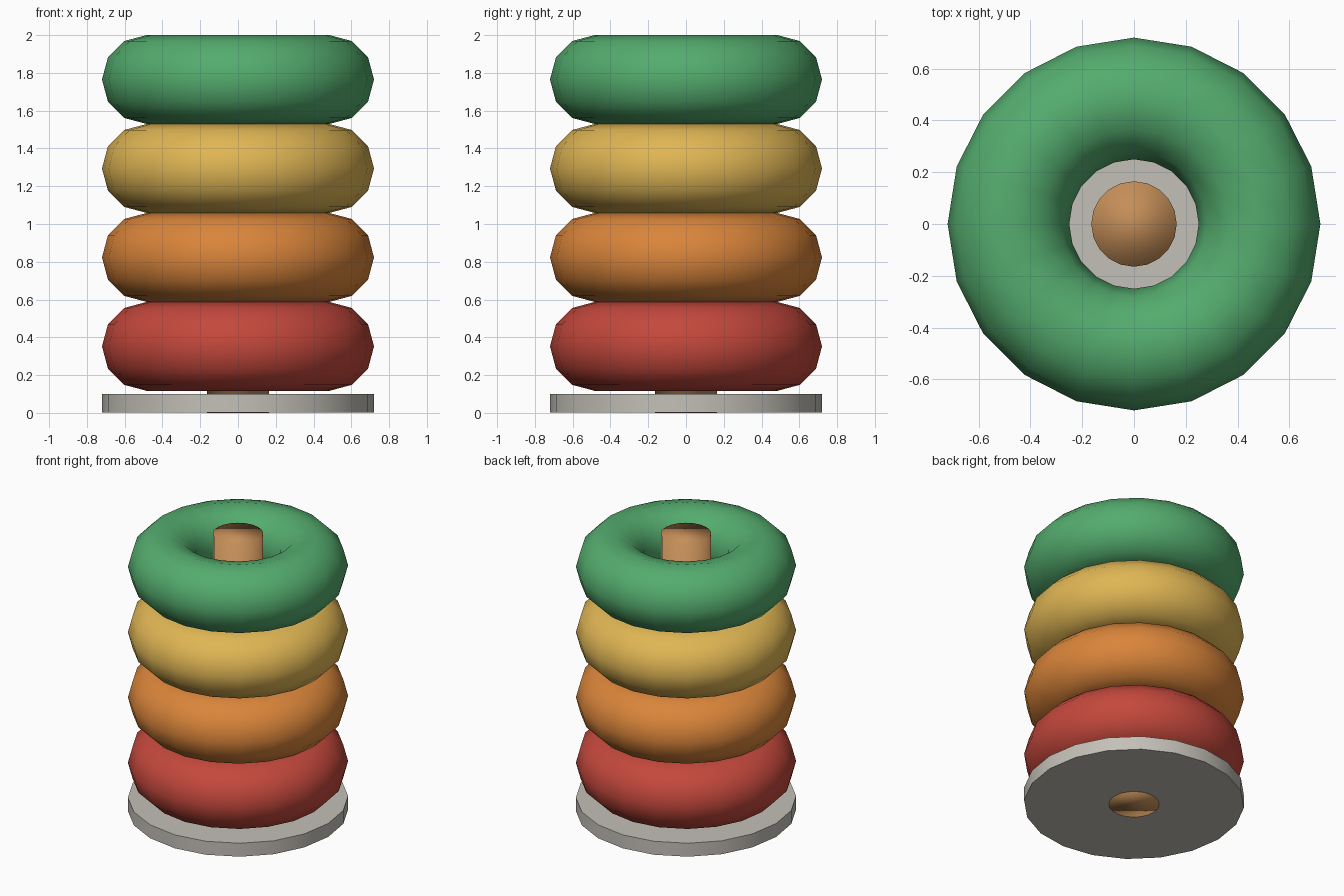
import bpy
import math

cube = bpy.data.objects.get("Cube")
if cube:
    bpy.data.objects.remove(cube, do_unlink=True)

SIDES = 20
RING_RADIUS, TUBE_RADIUS = 0.485, 0.235


def srgb(hex_code):
    """Linear colour from a hex string."""
    channels = [int(hex_code[i:i + 2], 16) / 255 for i in (0, 2, 4)]
    return [c / 12.92 if c < 0.04 else ((c + 0.055) / 1.055) ** 2.4 for c in channels] + [1]


def material(name, hex_code):
    mat = bpy.data.materials.new(name)
    mat.use_nodes = True
    colour = srgb(hex_code)
    mat.diffuse_color = colour
    mat.node_tree.nodes["Principled BSDF"].inputs["Base Color"].default_value = colour
    return mat


def finish(name, mat):
    obj = bpy.context.object
    obj.name = name
    obj.data.materials.append(mat)
    return obj


def post(name, radius, bottom, top, mat):
    """Upright capped cylinder with a vertex on each axis."""
    bpy.ops.mesh.primitive_cylinder_add(
        vertices=SIDES, radius=radius, depth=top - bottom,
        location=(0, 0, (bottom + top) / 2))
    return finish(name, mat)


# Flat round base
post("base", 0.72, 0.003, 0.10, material("warm grey", "C4C0B8"))
bpy.ops.object.shade_smooth_by_angle(angle=math.radians(40))

# Central peg, softly shaded over its rim
post("peg", 0.165, 0, 2.0, material("wood", "C48E58"))
bpy.ops.object.shade_smooth()

# Four stacked rings
rings = [("red", "C4483C"), ("orange", "DA853A"),
         ("yellow", "E0B654"), ("green", "54AC6E")]
for i, (colour, hex_code) in enumerate(rings):
    bpy.ops.mesh.primitive_torus_add(
        major_segments=SIDES, minor_segments=12,
        major_radius=RING_RADIUS, minor_radius=TUBE_RADIUS,
        location=(0, 0, 0.352 + 0.471 * i))
    finish(colour + "_ring", material(colour, hex_code))
    bpy.ops.object.shade_smooth()
